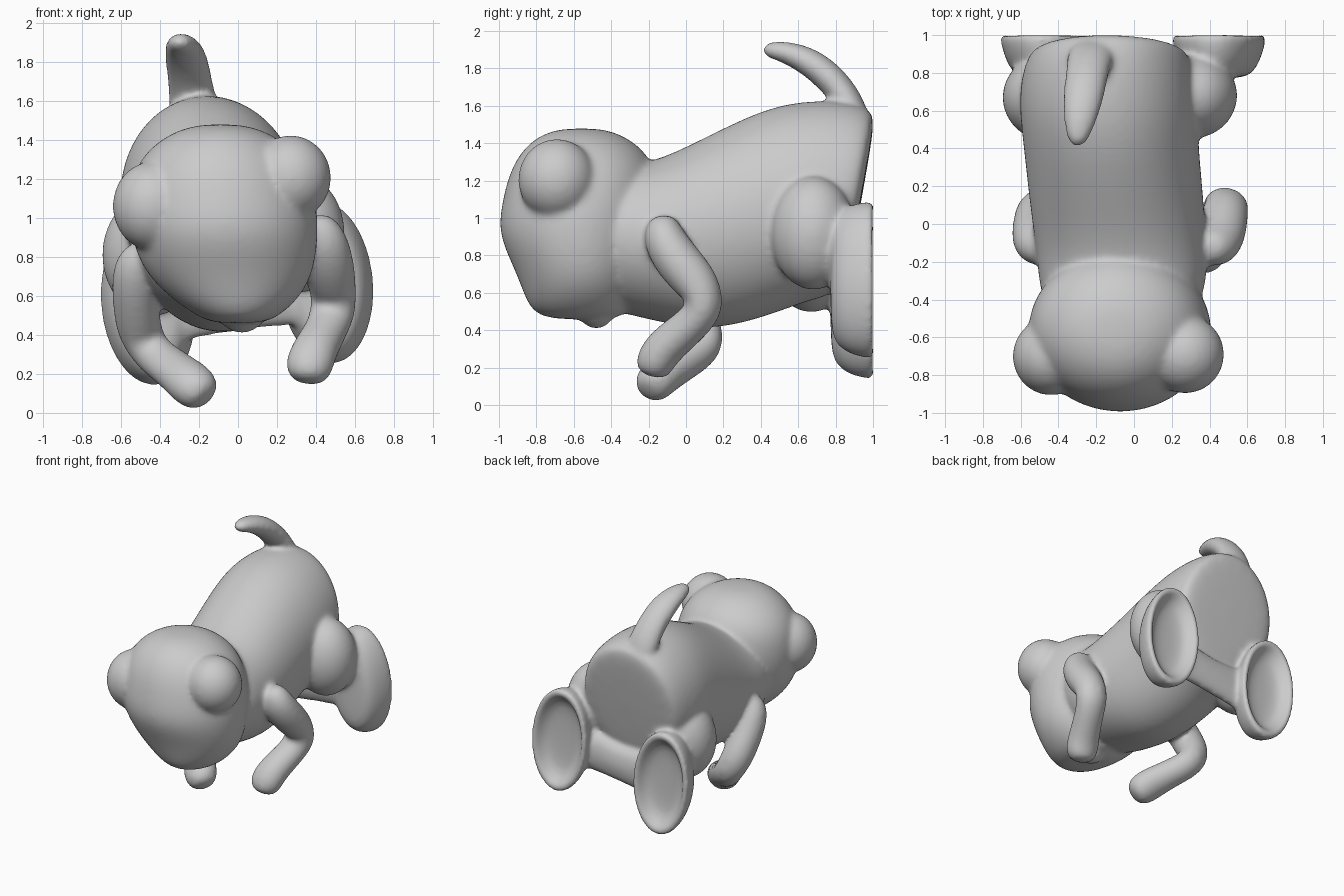
import bpy, bmesh, math
from mathutils import Vector

parts = []
GROW = 1.025  # offsets the shrink caused by subdivision


def loft(name, rings, normal=None, up=(0, 0, 1), sides=16):
    """Skin elliptical rings (x, y, z, ru, rv, pitch); tangent-aligned if no normal."""
    bm = bmesh.new()
    pts = [Vector(r[:3]) for r in rings]
    up = Vector(up)
    loops = []
    for i, r in enumerate(rings):
        if normal:
            n = Vector(normal)
            if len(r) > 5:
                n.z -= r[5]
        else:
            n = pts[min(i + 1, len(pts) - 1)] - pts[max(i - 1, 0)]
        n.normalize()
        u = up.cross(n).normalized() * GROW
        v = n.cross(u)
        loop = []
        for k in range(sides):
            a = 2 * math.pi * k / sides
            loop.append(bm.verts.new(pts[i] + u * r[3] * math.cos(a) + v * r[4] * math.sin(a)))
        loops.append(loop)
    for a, b in zip(loops, loops[1:]):
        for k in range(sides):
            j = (k + 1) % sides
            bm.faces.new((a[k], a[j], b[j], b[k]))
    bm.faces.new(loops[0])
    bm.faces.new(loops[-1])
    bmesh.ops.recalc_face_normals(bm, faces=bm.faces)
    return finish(name, bm)


def ball(name, centre, radii):
    bm = bmesh.new()
    bmesh.ops.create_uvsphere(bm, u_segments=16, v_segments=10, radius=GROW)
    for v in bm.verts:
        v.co = Vector([c + r * q for c, r, q in zip(centre, radii, v.co)])
    return finish(name, bm)


def finish(name, bm):
    me = bpy.data.meshes.new(name)
    bm.to_mesh(me)
    bm.free()
    ob = bpy.data.objects.new(name, me)
    bpy.context.collection.objects.link(ob)
    parts.append(ob)
    return ob


# Torso, rolled slightly to the left, with a slanted rump
body = loft("animal_body", [
    (-0.08, -0.60, 0.92, 0.30, 0.33),
    (-0.06, -0.38, 0.90, 0.44, 0.40),
    (-0.06, -0.20, 0.87, 0.45, 0.41),
    (-0.09, 0.10, 0.91, 0.46, 0.52),
    (-0.12, 0.40, 1.02, 0.46, 0.56),
    (-0.14, 0.63, 1.09, 0.47, 0.54),
    (-0.14, 0.80, 1.10, 0.45, 0.53, 0.12),
    (-0.13, 0.90, 1.10, 0.42, 0.49, 0.18),
    (-0.13, 0.94, 1.10, 0.36, 0.43, 0.19),
], normal=(0, 1, 0), up=(-0.14, 0, 0.99))

# Head, stacked from chin to crown
loft("head", [
    (0.00, -0.55, 0.455, 0.13, 0.19),
    (0.00, -0.57, 0.51, 0.23, 0.26),
    (-0.02, -0.56, 0.61, 0.35, 0.31),
    (-0.05, -0.56, 0.74, 0.44, 0.36),
    (-0.07, -0.575, 0.92, 0.48, 0.43),
    (-0.08, -0.56, 1.09, 0.48, 0.42),
    (-0.09, -0.55, 1.25, 0.44, 0.39),
    (-0.09, -0.55, 1.37, 0.35, 0.32),
    (-0.09, -0.56, 1.45, 0.22, 0.21),
    (-0.09, -0.56, 1.48, 0.09, 0.09),
], normal=(0, 0, 1), up=(0, 1, 0), sides=18)
ball("chin", (0.02, -0.48, 0.51), (0.12, 0.10, 0.10))

# Round ears
ball("right_ear", (0.27, -0.69, 1.205), (0.21, 0.21, 0.215))
ball("left_ear", (-0.44, -0.70, 1.06), (0.205, 0.21, 0.225))

# Curled tail
loft("tail", [
    (-0.20, 0.93, 1.42, 0.07, 0.14),
    (-0.23, 0.90, 1.58, 0.08, 0.125),
    (-0.25, 0.79, 1.735, 0.085, 0.115),
    (-0.27, 0.66, 1.84, 0.08, 0.11),
    (-0.29, 0.53, 1.89, 0.06, 0.085),
    (-0.30, 0.44, 1.90, 0.045, 0.055),
    (-0.30, 0.41, 1.90, 0.02, 0.025),
], up=(1, 0, 0), sides=12)

# Front legs: shoulder, elbow, paw
loft("right_front_leg", [
    (0.40, -0.13, 1.02, 0.07, 0.07),
    (0.42, -0.13, 0.90, 0.12, 0.14),
    (0.46, -0.04, 0.76, 0.13, 0.14),
    (0.49, 0.08, 0.63, 0.12, 0.12),
    (0.49, 0.11, 0.52, 0.11, 0.12),
    (0.45, 0.02, 0.42, 0.10, 0.11),
    (0.39, -0.11, 0.32, 0.11, 0.12),
    (0.36, -0.17, 0.23, 0.11, 0.13),
    (0.35, -0.19, 0.15, 0.08, 0.08),
], up=(1, 0, 0), sides=12)
loft("left_front_leg", [
    (-0.47, -0.15, 0.86, 0.08, 0.08),
    (-0.52, -0.11, 0.75, 0.12, 0.13),
    (-0.53, -0.03, 0.60, 0.12, 0.12),
    (-0.51, 0.09, 0.42, 0.12, 0.12),
    (-0.45, 0.11, 0.31, 0.11, 0.11),
    (-0.34, -0.01, 0.23, 0.10, 0.11),
    (-0.25, -0.13, 0.16, 0.11, 0.13),
    (-0.20, -0.18, 0.11, 0.11, 0.12),
    (-0.16, -0.21, 0.07, 0.07, 0.07),
], up=(1, 0, 0), sides=12)

# Hind legs: haunch and hollow cup-shaped foot
for side, hx, hy, hz, hr, fx, fz in (
        ("right", 0.31, 0.68, 0.92, (0.24, 0.23, 0.30), 0.45, 0.67),
        ("left", -0.44, 0.67, 0.81, (0.26, 0.24, 0.31), -0.46, 0.56)):
    ball(side + "_haunch", (hx, hy, hz), hr)
    loft(side + "_foot", [(fx, y, fz, a, b) for y, a, b in (
        (0.77, 0.12, 0.25), (0.80, 0.18, 0.35), (0.88, 0.22, 0.40),
        (0.97, 0.245, 0.42), (1.01, 0.24, 0.415), (1.01, 0.205, 0.37),
        (0.93, 0.17, 0.31), (0.91, 0.08, 0.17))],
        normal=(0, 1, 0), up=(-0.1, 0, 1), sides=18)

# Bar joining the two feet
loft("foot_bar", [
    (-0.38, 0.86, 0.53, 0.05, 0.20),
    (-0.25, 0.86, 0.54, 0.07, 0.16),
    (0.00, 0.86, 0.56, 0.07, 0.14),
    (0.25, 0.86, 0.61, 0.07, 0.16),
    (0.38, 0.86, 0.63, 0.05, 0.20),
], sides=12)

# Fuse the parts into one softly blended skin
bpy.ops.object.select_all(action='DESELECT')
for ob in parts:
    ob.select_set(True)
bpy.context.view_layer.objects.active = body
bpy.ops.object.join()
sub = body.modifiers.new("round", 'SUBSURF')
sub.levels = sub.render_levels = 2
fuse = body.modifiers.new("fuse", 'REMESH')
fuse.mode = 'VOXEL'
fuse.voxel_size = 0.016
fuse.use_smooth_shade = True
soften = body.modifiers.new("soften", 'SMOOTH')
soften.factor = 0.5
soften.iterations = 14
